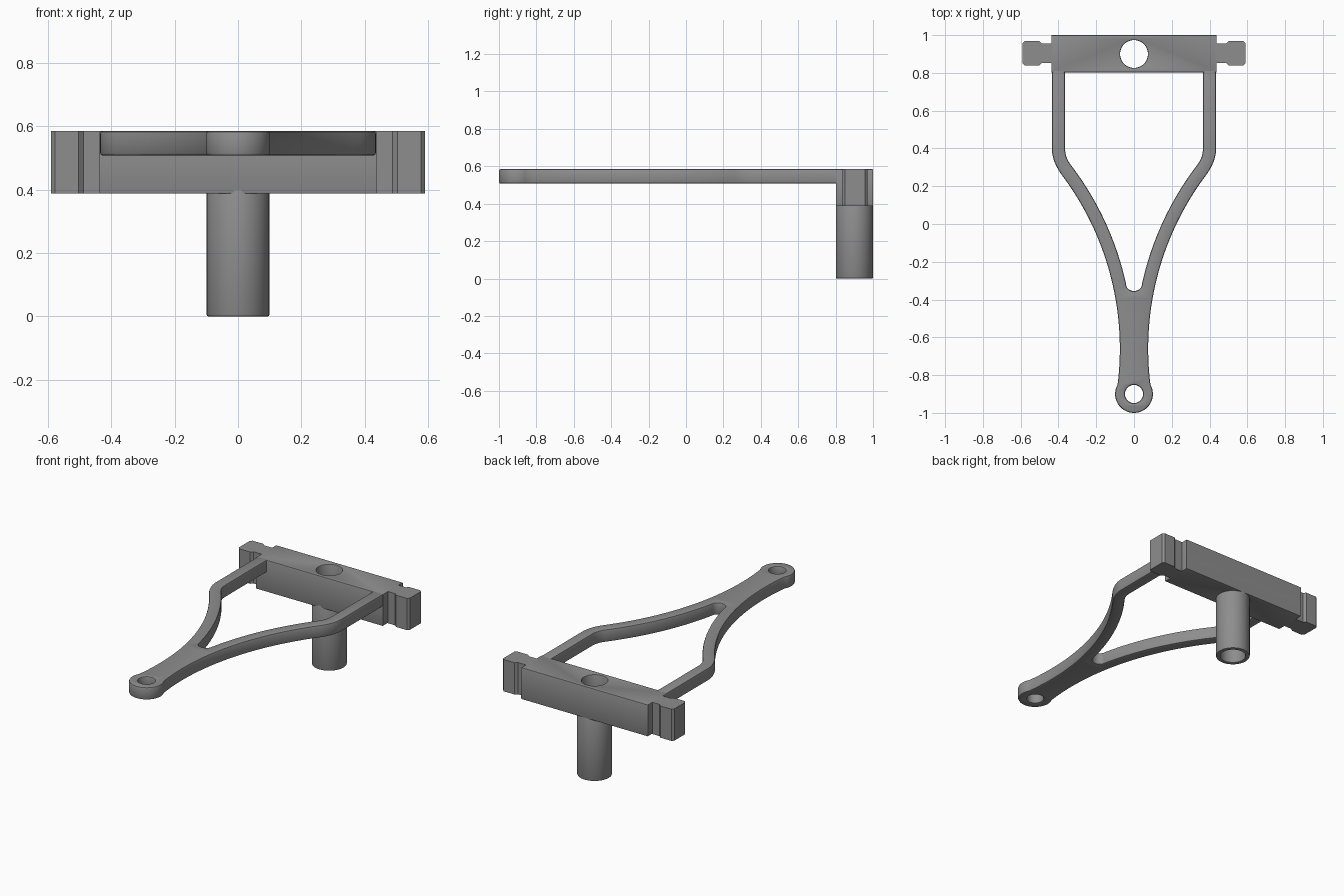
import bpy, bmesh, math

if "Cube" in bpy.data.objects:
    bpy.data.objects.remove(bpy.data.objects["Cube"])

GREY = bpy.data.materials.new("plain grey")
GREY.diffuse_color = (0.27, 0.27, 0.27, 1)
GREY.use_nodes = True
GREY.node_tree.nodes["Principled BSDF"].inputs["Base Color"].default_value = GREY.diffuse_color
TOP, BLOCK_BOTTOM, ARM_BOTTOM = 0.585, 0.387, 0.507
POST_Y, EYE_Y = 0.9, -0.9


def circle(cx, cy, r, n=64):
    return [(cx + r * math.cos(2 * math.pi * i / n),
             cy + r * math.sin(2 * math.pi * i / n)) for i in range(n)]


def bend(a, b, c, n=10):
    """Rounded corner from a to c, pulled towards b."""
    return [tuple((1 - t) ** 2 * p + 2 * t * (1 - t) * q + t * t * r
                  for p, q, r in zip(a, b, c))
            for t in (i / n for i in range(n + 1))]


def plate(name, outlines, z0, z1, bevel=0.0):
    """Extrude closed outlines (later ones are holes) with softened rims."""
    cu = bpy.data.curves.new(name + "_outline", 'CURVE')
    cu.dimensions = '2D'
    cu.fill_mode = 'BOTH'
    cu.extrude = (z1 - z0) / 2 - bevel
    cu.bevel_depth = bevel
    cu.bevel_resolution = 1
    cu.offset = -bevel
    for pts in outlines:
        sp = cu.splines.new('POLY')
        sp.points.add(len(pts) - 1)
        for p, (x, y) in zip(sp.points, pts):
            p.co = (x, y, 0, 1)
        sp.use_cyclic_u = True
    tmp = bpy.data.objects.new(name + "_outline", cu)
    bpy.context.collection.objects.link(tmp)
    dg = bpy.context.evaluated_depsgraph_get()
    me = bpy.data.meshes.new_from_object(tmp.evaluated_get(dg))
    bpy.data.objects.remove(tmp)
    bm = bmesh.new()
    bm.from_mesh(me)
    bmesh.ops.remove_doubles(bm, verts=bm.verts, dist=1e-5)
    bmesh.ops.recalc_face_normals(bm, faces=bm.faces)
    bmesh.ops.translate(bm, verts=bm.verts, vec=(0, 0, (z0 + z1) / 2))
    bm.to_mesh(me)
    bm.free()
    me.name = name
    me.materials.clear()
    me.materials.append(GREY)
    ob = bpy.data.objects.new(name, me)
    bpy.context.collection.objects.link(ob)
    bpy.ops.object.select_all(action='DESELECT')
    ob.select_set(True)
    bpy.context.view_layer.objects.active = ob
    bpy.ops.object.shade_smooth_by_angle(angle=math.radians(30))
    return ob


def flank(r, y):
    """x of the concave side curve of the arm at height y."""
    return 1.605 - math.sqrt(r * r - (y + 0.66) ** 2)


def sweep(r, y0, y1, n=32):
    return [(flank(r, y0 + (y1 - y0) * i / n), y0 + (y1 - y0) * i / n)
            for i in range(n + 1)]


# Forked arm: right half from the tip, up the outside, down the inside
half = [(0.1 * math.sin(a), EYE_Y - 0.1 * math.cos(a))
        for a in (math.radians(119) * i / 20 for i in range(20))]
half += sweep(1.53, -0.85, 0.265)
half += bend((flank(1.53, 0.265), 0.265), (0.435, 0.335), (0.435, 0.4))[1:]
half += [(0.435, 0.82), (0.365, 0.82)]
half += bend((0.365, 0.4), (0.365, 0.351), (flank(1.6, 0.31), 0.31))
half += sweep(1.6, 0.31, -0.32)[1:]
half += [(flank(1.6, -0.32) * math.cos(a), -0.32 - 0.035 * math.sin(a))
         for a in (math.pi / 2 * i / 8 for i in range(1, 8))]
half.append((0, -0.355))
outline = half + [(-x, y) for x, y in reversed(half[1:-1])]
plate("forked_arm", [outline, circle(0, EYE_Y, 0.048, 40)],
      ARM_BOTTOM, TOP, 0.009)

# Cross block with its through hole
plate("cross_block",
      [[(-0.437, 0.802), (0.437, 0.802), (0.437, 1), (-0.437, 1)],
       circle(0, POST_Y, 0.074)], BLOCK_BOTTOM, TOP, 0.005)

# Hollow post under the block
plate("hollow_post", [circle(0, POST_Y, 0.099), circle(0, POST_Y, 0.0735)],
      0, BLOCK_BOTTOM + 0.015, 0.005)

# Side lugs: a narrow neck and a wider chamfered head
lower = [(0.43, 0.852), (0.488, 0.852), (0.503, 0.838), (0.578, 0.838), (0.59, 0.85)]
lug = lower + [(x, 1.808 - y) for x, y in reversed(lower)]
for side, s in (("right", 1), ("left", -1)):
    plate(side + "_lug", [[(s * x, y) for x, y in lug]], BLOCK_BOTTOM, TOP)
